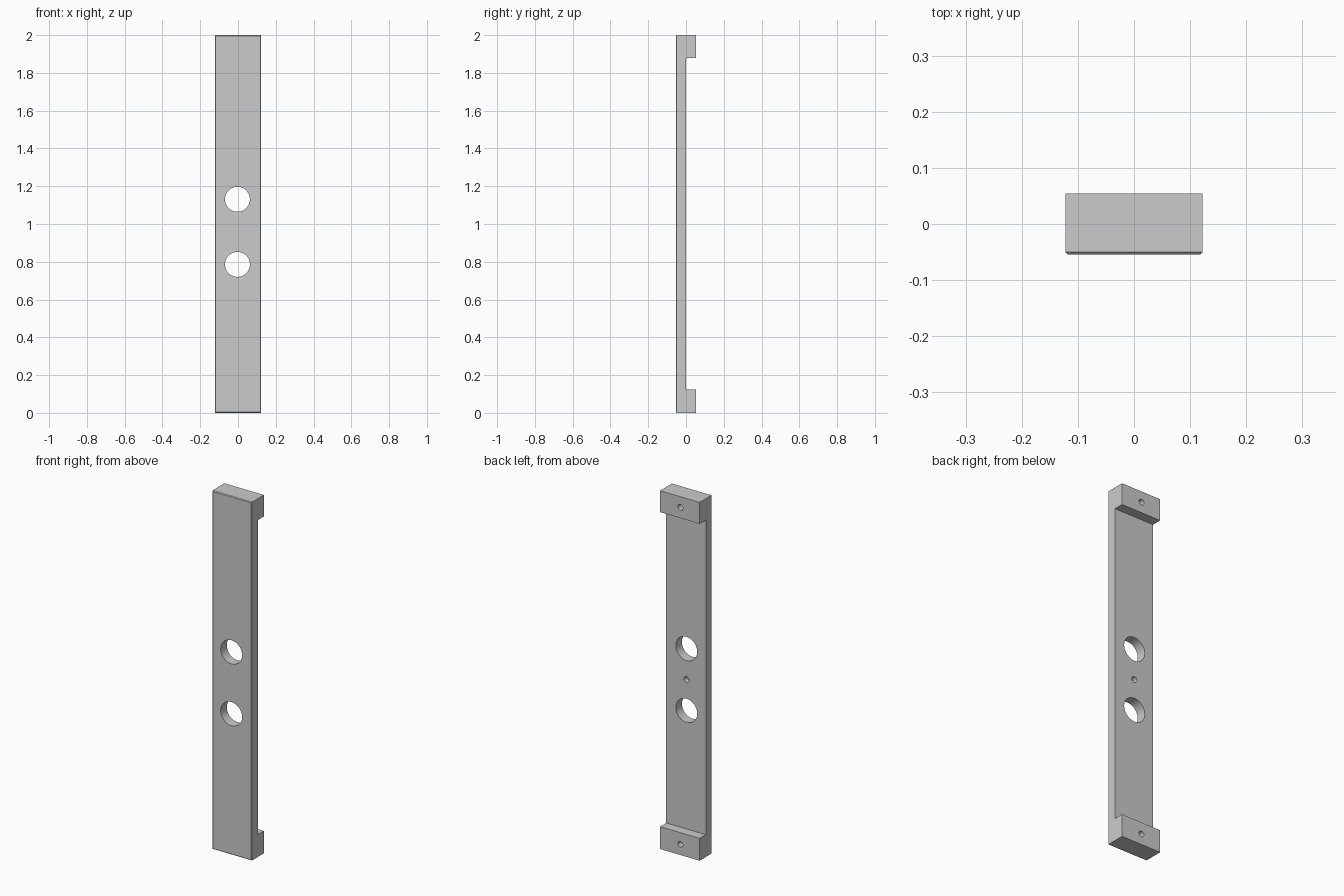
import bpy, bmesh, math
from mathutils import Matrix

if "Cube" in bpy.data.objects:
    bpy.data.objects.remove(bpy.data.objects["Cube"])

HALF_W, FRONT, STEP, BACK = 0.122, -0.054, 0.0, 0.054
HOLE_X = -0.003


def bracket_plate():
    # C-shaped side profile (y, z), extruded across x
    profile = [(FRONT, 0), (BACK, 0), (BACK, 0.125), (STEP, 0.125),
               (STEP, 1.88), (BACK, 1.88), (BACK, 2), (FRONT, 2)]
    bm = bmesh.new()
    face = bm.faces.new([bm.verts.new((-HALF_W, y, z)) for y, z in profile])
    out = bmesh.ops.extrude_face_region(bm, geom=[face])
    verts = [g for g in out["geom"] if isinstance(g, bmesh.types.BMVert)]
    bmesh.ops.translate(bm, verts=verts, vec=(2 * HALF_W, 0, 0))
    bmesh.ops.recalc_face_normals(bm, faces=bm.faces)
    # small chamfer around the front face
    rim = [e for e in bm.edges if all(abs(v.co.y - FRONT) < 1e-5 for v in e.verts)]
    bmesh.ops.bevel(bm, geom=rim, offset=0.004, segments=1, affect='EDGES')
    return to_object(bm, "mounting_plate")


def to_object(bm, name):
    mesh = bpy.data.meshes.new(name)
    bm.to_mesh(mesh)
    bm.free()
    ob = bpy.data.objects.new(name, mesh)
    bpy.context.collection.objects.link(ob)
    return ob


def add_hole(bm, z, radius, y0, y1, sides):
    # cylinder along y from y0 to y1
    place = Matrix.Translation((HOLE_X, (y0 + y1) / 2, z)) @ Matrix.Rotation(math.pi / 2, 4, 'X')
    bmesh.ops.create_cone(bm, cap_ends=True, segments=sides, radius1=radius,
                          radius2=radius, depth=y1 - y0, matrix=place)


plate = bracket_plate()

# all drilled holes gathered in one cutter
bm = bmesh.new()
for z in (0.786, 1.131):                      # large through holes
    add_hole(bm, z, 0.066, -0.1, 0.1, 64)
add_hole(bm, 0.959, 0.016, -0.027, 0.05, 32)  # blind hole in the middle
for z in (0.06, 1.94):                        # blind screw holes in the feet
    add_hole(bm, z, 0.016, 0.0, 0.1, 32)
cutter = to_object(bm, "hole_cutter")
cutter.hide_render = True
cutter.hide_set(True)

cut = plate.modifiers.new("holes", 'BOOLEAN')
cut.operation = 'DIFFERENCE'
cut.solver = 'EXACT'
cut.object = cutter

# apply the cut, then drop the cutter
bpy.context.view_layer.objects.active = plate
plate.select_set(True)
bpy.ops.object.modifier_apply(modifier=cut.name)
bpy.data.objects.remove(cutter)
bpy.ops.object.shade_smooth_by_angle(angle=math.radians(30))
